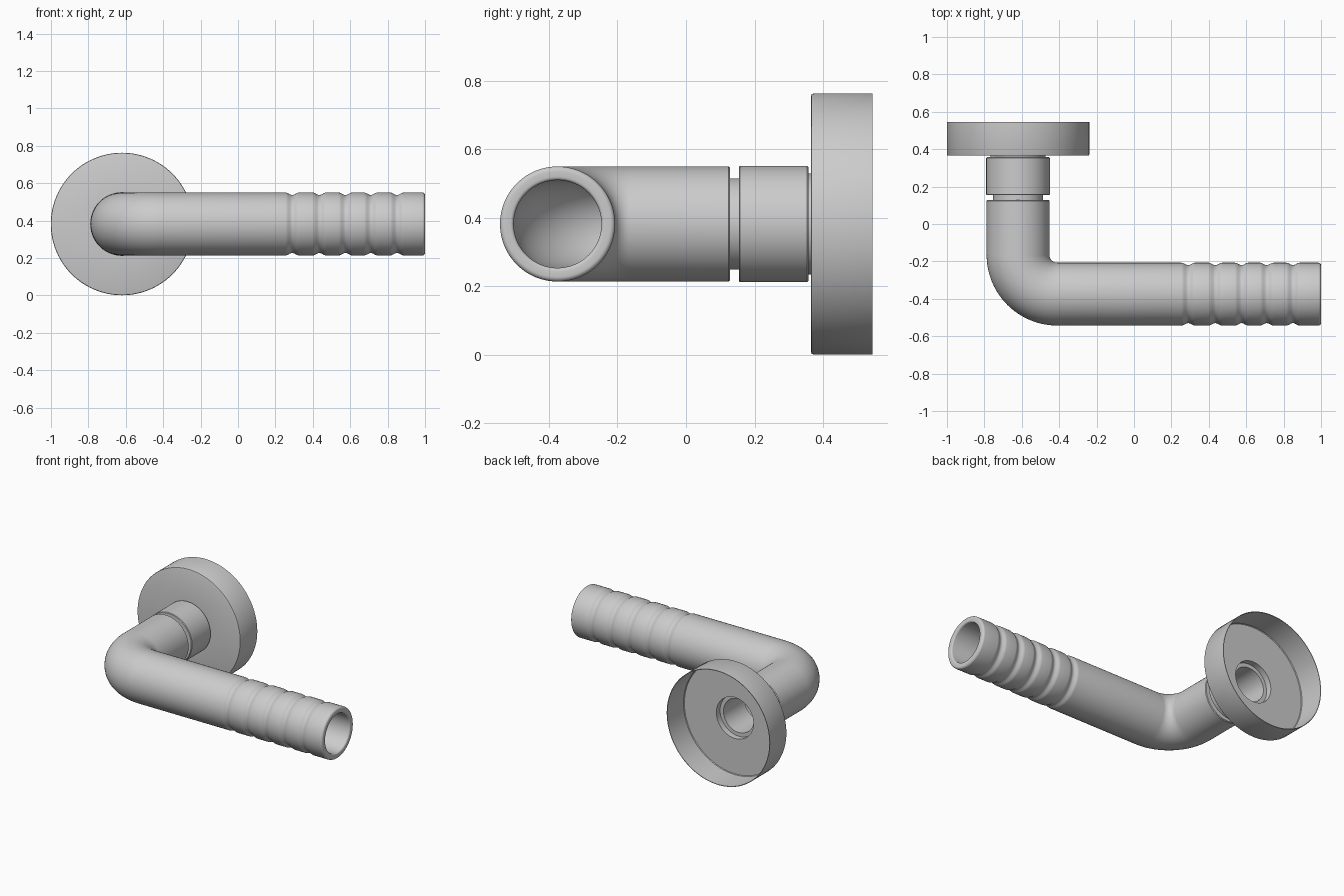
import bpy, bmesh
from math import sin, cos, pi, radians

if "Cube" in bpy.data.objects:
    bpy.data.objects.remove(bpy.data.objects["Cube"])

AX, AY, AZ = -0.62, -0.375, 0.382   # shaft axis x, grip axis y, common height
BEND = 0.21                         # centreline radius of the elbow
SEG = 96


def loft(name, stations, angle=30):
    """Skin rings (x, y, heading, radius) into a closed loop of surface."""
    bm = bmesh.new()
    rings = []
    for x, y, h, r in stations:
        nx, ny = -sin(h), cos(h)
        rings.append([bm.verts.new((x + r * cos(t) * nx, y + r * cos(t) * ny, AZ + r * sin(t)))
                      for t in (2 * pi * i / SEG for i in range(SEG))])
    for a, b in zip(rings, rings[1:] + rings[:1]):
        for i in range(SEG):
            j = (i + 1) % SEG
            bm.faces.new((a[i], a[j], b[j], b[i]))
    bmesh.ops.recalc_face_normals(bm, faces=bm.faces)
    me = bpy.data.meshes.new(name)
    bm.to_mesh(me)
    bm.free()
    ob = bpy.data.objects.new(name, me)
    bpy.context.collection.objects.link(ob)
    bpy.ops.object.select_all(action='DESELECT')
    bpy.context.view_layer.objects.active = ob
    ob.select_set(True)
    bpy.ops.object.shade_smooth_by_angle(angle=radians(angle))
    return ob


def lathe(name, profile):
    """Turned part on the shaft axis from (y, radius) points."""
    return loft(name, [(AX, y, -pi / 2, r) for y, r in profile])


def elbow(r, n=24):
    """Stations turning from the shaft (-y) into the grip (+x)."""
    cx, cy = AX + BEND, AY + BEND
    return [(cx - BEND * cos(a), cy - BEND * sin(a), a - pi / 2, r)
            for a in (pi / 2 * i / n for i in range(n + 1))]


# Lever handle: hollow bent tube with grip grooves and a rounded open end
R, BORE, START = 0.168, 0.128, 0.128
outer = [(AX, START, -pi / 2, R - 0.004), (AX, START - 0.004, -pi / 2, R)] + elbow(R)
for gx in (0.29, 0.435, 0.575, 0.71, 0.85):
    for k in range(-6, 7):
        u = k / 6
        outer.append((gx + 0.036 * u, AY, 0, R - 0.013 * (0.5 + 0.5 * cos(pi * u))))
F = 0.014
for k in range(7):
    a = pi / 2 * k / 6
    outer.append((1 - F + F * sin(a), AY, 0, R - F + F * cos(a)))
for k in range(5):
    a = pi / 2 * k / 4
    outer.append((1 - 0.01 + 0.01 * cos(a), AY, 0, BORE + 0.01 - 0.01 * sin(a)))
inner = elbow(BORE)[::-1] + [(AX, START, -pi / 2, BORE)]
loft("lever_handle", outer + inner)

# Collar with narrow neck entering the lever and a stepped bore
lathe("neck_collar", [
    (0.11, 0.133), (0.154, 0.133), (0.154, 0.166), (0.158, 0.17), (0.353, 0.17),
    (0.357, 0.166), (0.357, 0.147), (0.368, 0.147), (0.368, 0.137),
    (0.33, 0.137), (0.33, 0.112), (0.11, 0.112)])

# Wall rose: thin cup open at the back with a central hole
lathe("wall_rose", [
    (0.365, 0.137), (0.365, 0.374), (0.367, 0.379), (0.372, 0.381), (0.545, 0.381),
    (0.545, 0.377), (0.373, 0.377), (0.369, 0.373), (0.369, 0.137)])
